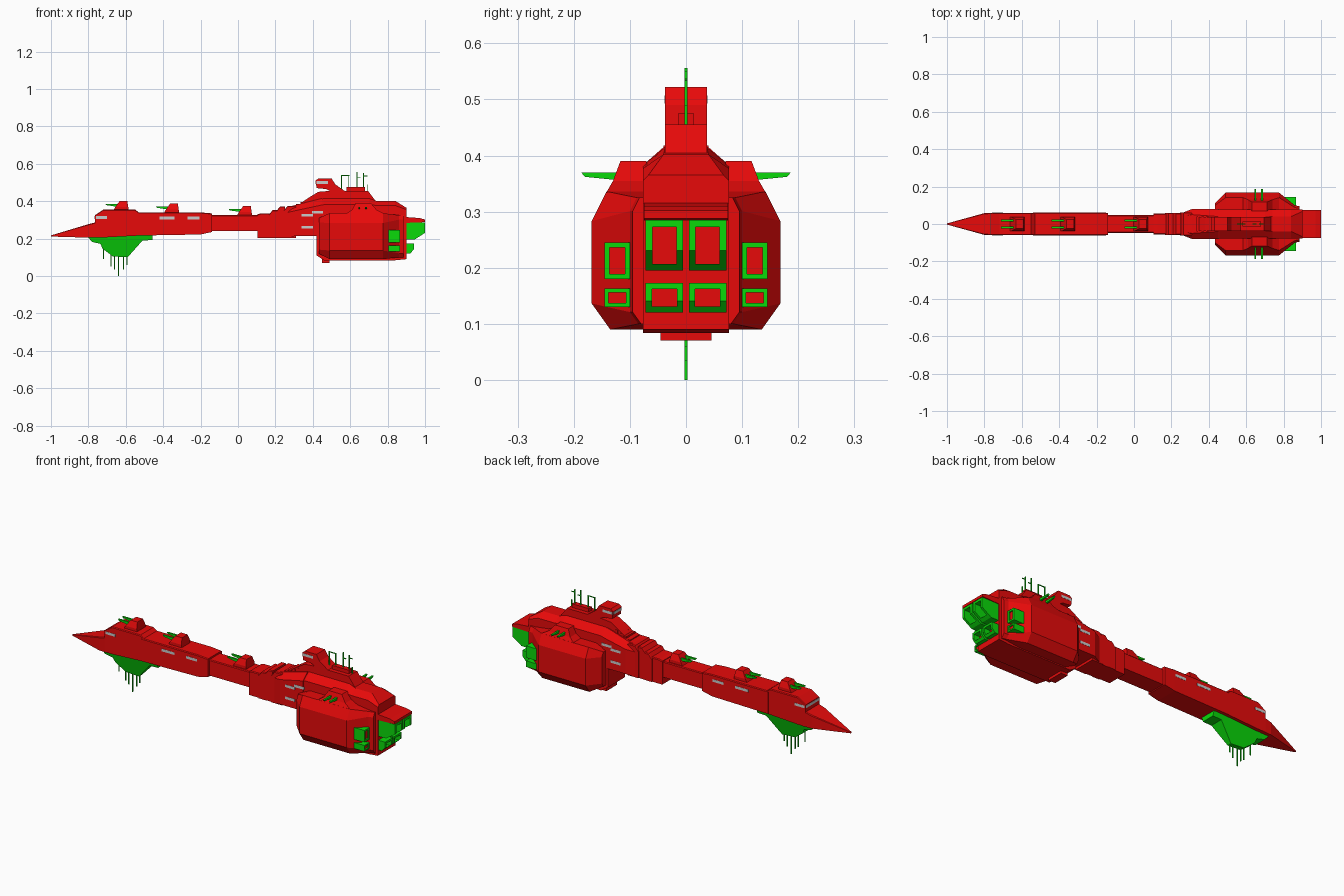
import bpy, bmesh

if "Cube" in bpy.data.objects:
    bpy.data.objects.remove(bpy.data.objects["Cube"])


def material(name, color):
    m = bpy.data.materials.new(name)
    m.diffuse_color = color
    m.use_nodes = True
    m.node_tree.nodes["Principled BSDF"].inputs["Base Color"].default_value = m.diffuse_color
    return m


RED = material("red_hull", (0.8, 0.003, 0.003, 1))
GREEN = material("green_gear", (0.003, 0.7, 0.003, 1))


def loft(name, rings, mat=RED, caps=True):
    """Skin a list of point rings into one flat-faced mesh."""
    bm = bmesh.new()
    vs = [[bm.verts.new(p) for p in r] for r in rings]
    n = len(vs[0])
    for a, b in zip(vs, vs[1:]):
        for i in range(n):
            j = (i + 1) % n
            bm.faces.new((a[i], a[j], b[j], b[i]))
    if caps:
        bm.faces.new(vs[0])
        bm.faces.new(vs[-1])
    bmesh.ops.recalc_face_normals(bm, faces=bm.faces)
    me = bpy.data.meshes.new(name)
    bm.to_mesh(me)
    bm.free()
    ob = bpy.data.objects.new(name, me)
    bpy.context.collection.objects.link(ob)
    if mat:
        me.materials.append(mat)
    return ob


def rect(x, y0, y1, z0, z1):
    return [(x, y0, z0), (x, y1, z0), (x, y1, z1), (x, y0, z1)]


def box(name, x0, x1, y0, y1, z0, z1, mat=RED):
    return loft(name, [rect(x0, y0, y1, z0, z1), rect(x1, y0, y1, z0, z1)], mat)


def section(x, w, zb, zt, cy=0.004, cz=0.004):
    """Symmetric hull section with chamfered top edges."""
    half = [(w, zb), (w, zt - cz), (w - cy, zt)]
    return [(x, y, z) for y, z in half] + [(x, -y, z) for y, z in reversed(half)]


def prism(name, profile, width, mat=RED):
    """Side profile (x, z) spread across y; width may depend on z."""
    f = width if callable(width) else (lambda z: width)
    return loft(name, [[(x, s * f(z), z) for x, z in profile] for s in (-1, 1)], mat)


# Forward hull: spike nose, raised cab, long neck
loft("nose_spike", [section(-1, .003, .211, .217, .001, .001),
                    section(-.8, .058, .205, .277), section(-.75, .06, .205, .29)])
loft("forward_cab", [section(-.765, .06, .206, .325), section(-.72, .06, .206, .355),
                     section(-.55, .06, .215, .355), section(-.53, .06, .216, .34)])
loft("forward_hull", [section(-.54, .061, .216, .34), section(-.2, .061, .222, .34),
                      section(-.14, .06, .235, .335)])
loft("neck", [section(-.15, .048, .24, .326), section(.12, .048, .24, .326)])

# Stepped collar between the neck and the stern
for i, (x0, x1, w, zb, zt) in enumerate([
        (.105, .17, .055, .202, .335), (.165, .21, .06, .202, .352),
        (.205, .25, .058, .202, .372), (.245, .31, .062, .202, .375)]):
    start = zt - .025 if i else zt - .005
    loft(f"collar_step_{i}", [section(x0, w, zb, start),
                              section(x0 + .02, w, zb, zt), section(x1, w, zb, zt)])
loft("stern_shoulder", [section(.265, .062, .205, .37, .02, .03),
                        section(.31, .08, .215, .38, .03, .03),
                        section(.45, .08, .215, .415, .04, .035)])

# Main stern body and the keel plate
loft("stern_body", [section(.42, .074, .11, .40, .037, .03),
                    section(.46, .077, .084, .415, .04, .033),
                    section(.70, .077, .084, .415, .04, .033),
                    section(.74, .077, .084, .402, .037, .025),
                    section(.84, .077, .084, .402, .037, .025),
                    section(.90, .077, .09, .365, .01, .01)])
box("keel_plate", .45, .49, -.045, .045, .07, .1)
prism("rear_canopy", [(.88, .33), (.9, .315), (.97, .31), (1, .302), (1, .288), (.88, .283)], .075)

# Command tower with its overhanging bridge
prism("command_tower", [(.33, .37), (.35, .40), (.38, .42), (.43, .45), (.49, .455),
                        (.47, .465), (.42, .47), (.415, .51), (.43, .522), (.50, .522),
                        (.52, .49), (.57, .455), (.695, .455), (.74, .395)], .037)
box("tower_vent", .58, .68, -.014, .014, .45, .475)
for i in range(4):
    x = .31 + .025 * i
    box(f"deck_rib_{i}", x, x + .014, -.04, .04, .35, .385 + .011 * i)


# Square hollow nozzle with slanted lip and red core
def nozzle(name, x0, y0, y1, z0, z1, xt, xb, t, core=.5):
    def lip(d):
        def at(z):
            return xb + (xt - xb) * min(1, max(0, (z - z0) / (.4 * (z1 - z0))))
        zm = z0 + .4 * (z1 - z0)
        pts = [(y0 + d, z0 + d), (y1 - d, z0 + d), (y1 - d, zm),
               (y1 - d, z1 - d), (y0 + d, z1 - d), (y0 + d, zm)]
        return [(at(z), y, z) for y, z in pts]
    outer, inner = lip(0), lip(t)
    loft(name, [[(x0, y, z) for _, y, z in outer], outer, inner,
                [(x0, y, z) for _, y, z in inner]], GREEN, caps=False)
    xf = x0 + core * (min(xt, xb) - x0)
    box(name + "_core", x0, xf, y0 + t, y1 - t, z0 + t, z1 - t)


for s, side in ((-1, "left"), (1, "right")):
    def span(a, b):
        return sorted((s * a, s * b))

    # Side pod with chamfered ends
    def pod(x, yo, zb, zt, c):
        return [(x, s * y, z) for y, z in [
            (.07, zb), (yo - c, zb), (yo, zb + c * 1.4), (yo, zt - c * 1.6),
            (yo - c * .8, zt), (.07, zt)]]
    loft(f"{side}_pod", [pod(.432, .11, .12, .31, .015), pod(.49, .168, .09, .336, .033),
                         pod(.775, .168, .09, .336, .033), pod(.86, .1, .1, .325, .015),
                         pod(.885, .095, .1, .325, .015)])

    # Engines
    nozzle(f"{side}_main_engine", .89, *span(.005, .072), .195, .285, 1.0, .945, .012)
    nozzle(f"{side}_lower_engine", .89, *span(.005, .072), .12, .173, .94, .92, .011)
    nozzle(f"{side}_pod_engine", .79, *span(.1, .145), .18, .245, .866, .866, .009, .9)
    nozzle(f"{side}_pod_lower_engine", .79, *span(.1, .145), .13, .163, .866, .866, .007, .9)

    # Pod gun house with outward twin guns
    loft(f"{side}_pod_turret", [
        [(x, s * y, z) for x, y in ((x0, .07), (x1, .07), (x1, yo), (x0, yo))]
        for x0, x1, yo, z in ((.58, .78, .142, .334), (.61, .74, .13, .355), (.63, .71, .117, .39))])
    for i, x in enumerate((.648, .684)):
        loft(f"{side}_pod_gun_{i}", [[(xx, s * y, z) for y, z in (
            (.11, .37), (.187, .37), (.18, .362), (.13, .357), (.11, .357))]
            for xx in (x - .005, x + .005)], GREEN)

    # Grey window strips on the flanks
    for i, (x0, x1, y, z) in enumerate([
            (-.76, -.7, .06, .313), (-.42, -.34, .061, .31), (-.27, -.205, .061, .31),
            (.34, .4, .08, .325), (.34, .4, .08, .26), (.395, .455, .08, .34),
            (.42, .48, .037, .5)]):
        box(f"{side}_window_{i}", x0, x1, *span(y - .01, y + .001), z - .007, z + .007, None)

# Grey front windows of cab and bridge
box("cab_front_window", -.766, -.75, -.055, .055, .306, .32, None)
box("bridge_front_window", .414, .43, -.032, .032, .493, .507, None)

# Dorsal turrets with twin forward guns
for i, (x, z) in enumerate(((-.62, .352), (-.35, .338), (.04, .324))):
    loft(f"dorsal_turret_{i}", [
        [(x + a, -w, z + h), (x + b, -w, z + h), (x + b, w, z + h), (x + a, w, z + h)]
        for a, b, w, h in ((-.045, .035, .037, 0), (-.035, .033, .037, .018), (-.012, .028, .024, .05))])
    for s in (-1, 1):
        loft(f"dorsal_gun_{i}_{'left' if s < 0 else 'right'}", [
            [(x + dx, s * .018 + e, z + dz) for dx, dz in (
                (0, .034), (-.09, .034), (-.085, .027), (-.04, .02), (0, .02))]
            for e in (-.005, .005)], GREEN)

# Ventral sensor fin tapering downward
prism("ventral_fin", [(-.81, .217), (-.78, .182), (-.735, .172), (-.725, .147), (-.67, .105),
                      (-.59, .1), (-.51, .19), (-.458, .192), (-.458, .222)],
      lambda z: .012 + .033 * (z - .1) / .12, GREEN)

# Antenna masts below and above
for i, (x, z0, z1) in enumerate([
        (-.72, .09, .16), (-.68, .05, .13), (-.66, .035, .12), (-.638, 0, .12),
        (-.612, .035, .12), (-.594, .06, .12),
        (.553, .46, .54), (.592, .46, .535), (.637, .46, .556), (.672, .46, .55), (.691, .454, .49)]):
    box(f"antenna_{i}", x - .0025, x + .0025, -.0025, .0025, z0, z1, GREEN)
for i, (x0, x1, z) in enumerate(((.553, .595, .537), (.637, .655, .525), (.672, .692, .535))):
    box(f"antenna_arm_{i}", x0, x1, -.002, .002, z - .002, z + .002, GREEN)
